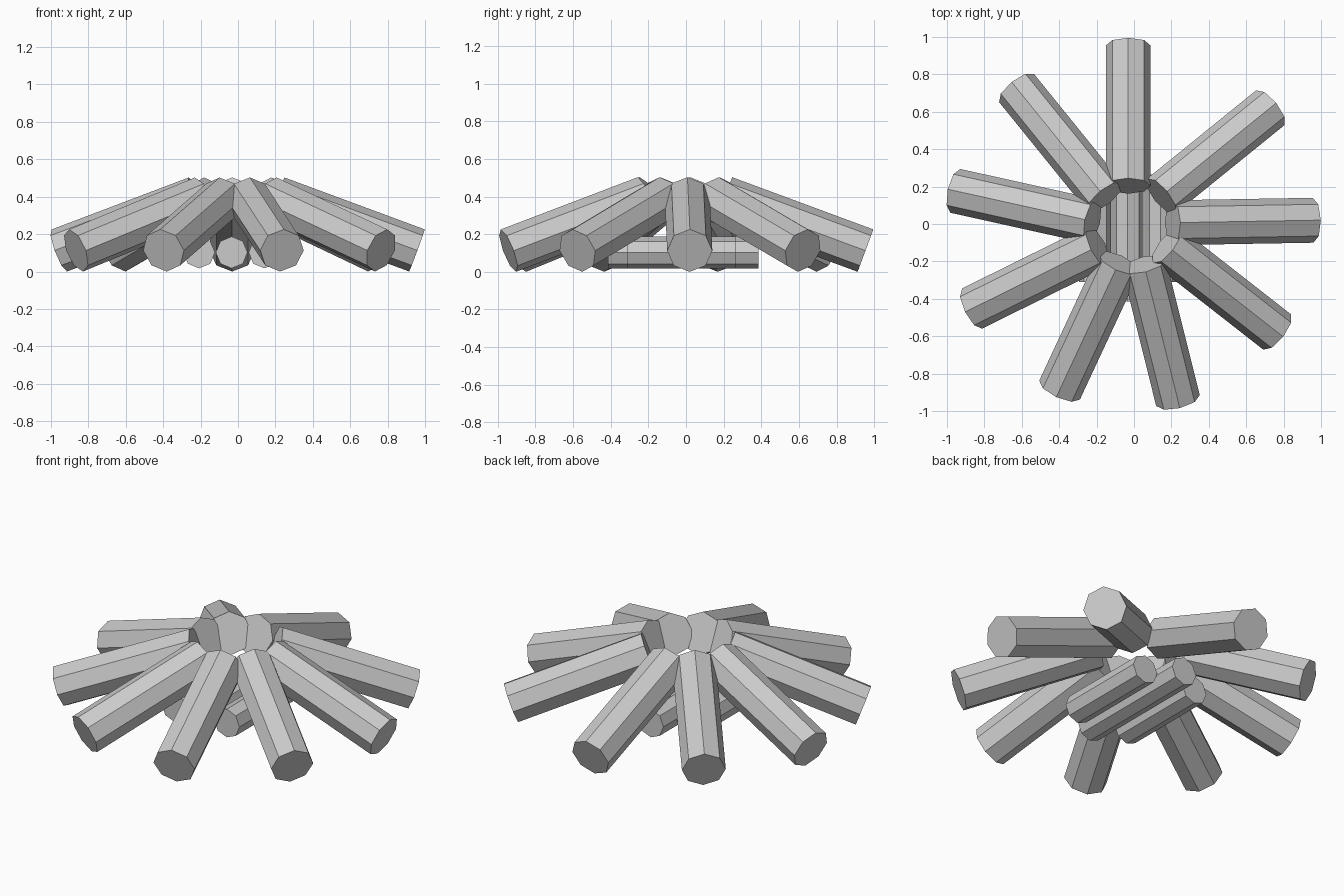
import bpy
from math import radians, cos, sin
from mathutils import Vector, Matrix

if "Cube" in bpy.data.objects:
    bpy.data.objects.remove(bpy.data.objects["Cube"])


def log(name, start, end, radius):
    """Eight-sided log between two points, with one edge facing up."""
    start, end = Vector(start), Vector(end)
    axis = end - start
    bpy.ops.mesh.primitive_cylinder_add(vertices=8, radius=radius, depth=axis.length)
    ob = bpy.context.object
    ob.name = name
    z = axis.normalized()
    x = Vector((0, 0, 1)).cross(z).normalized()
    y = z.cross(x)
    rot = Matrix((x, y, z)).transposed().to_4x4()
    ob.matrix_world = Matrix.Translation((start + end) / 2) @ rot
    return ob


# Ring of leaning logs: heading in degrees, then x, y of the outer end
LENGTH, TILT, RADIUS = 0.8, radians(20.3), 0.12
ring = [
    (1, 0.957, 0.02), (39, 0.728, 0.621), (90, -0.031, 0.954),
    (129, -0.628, 0.727), (167.5, -0.955, 0.177), (206.3, -0.866, -0.452),
    (245, -0.398, -0.888), (284, 0.235, -0.944), (322, 0.765, -0.577),
]
foot_z = RADIUS * cos(TILT)
for i, (heading, x, y) in enumerate(ring):
    a = radians(heading)
    foot = Vector((x, y, foot_z))
    inward = Vector((-cos(a) * cos(TILT), -sin(a) * cos(TILT), sin(TILT)))
    log(f"leaning_log_{i + 1}", foot + inward * LENGTH, foot, RADIUS)

# Three thinner logs lying side by side underneath
for name, x, y0, y1 in (("left", -0.208, -0.31, 0.265),
                        ("middle", -0.034, -0.415, 0.385),
                        ("right", 0.142, -0.31, 0.265)):
    log(f"{name}_base_log", (x, y0, 0.102), (x, y1, 0.102), 0.085)
